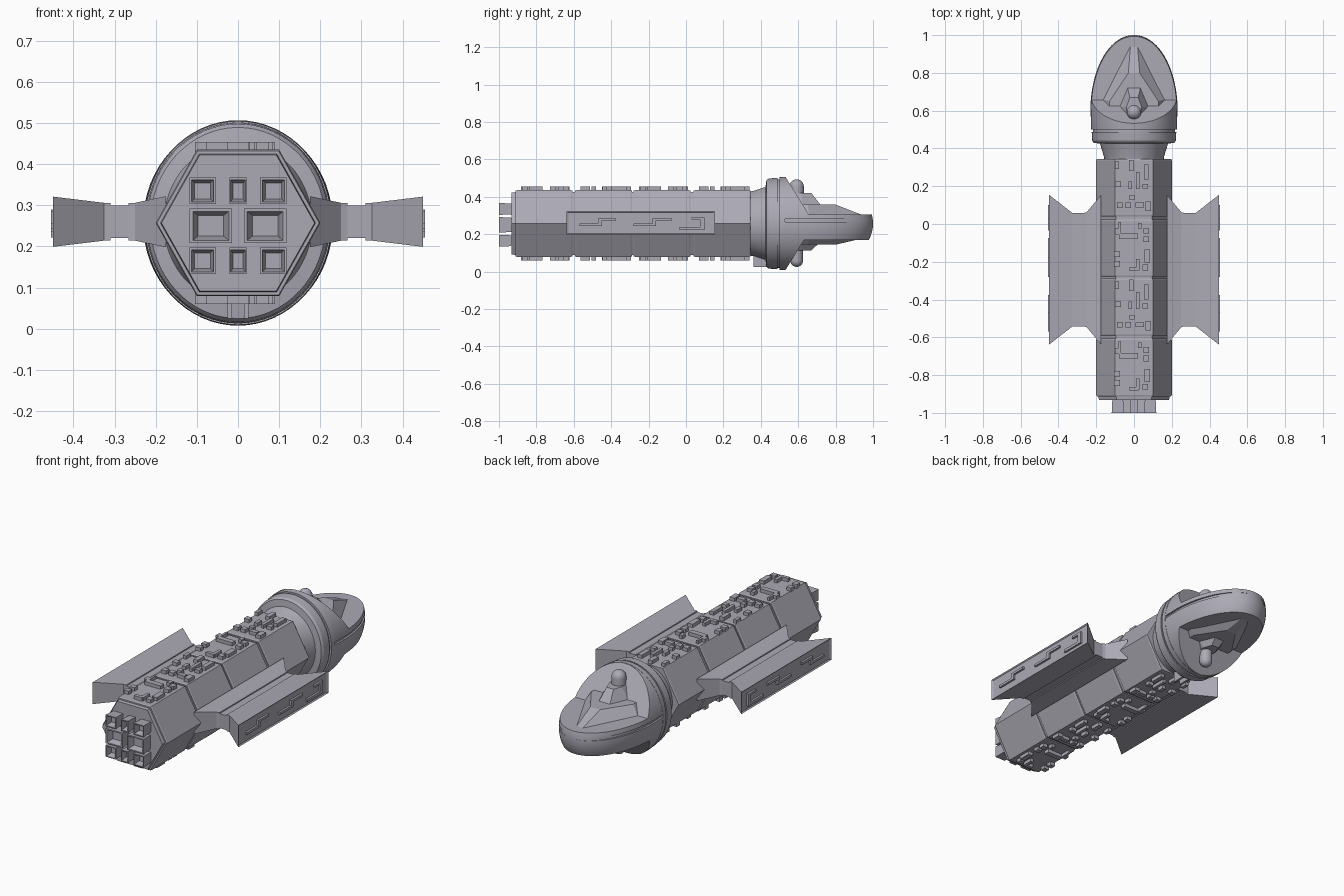
import bpy, bmesh, math
from mathutils import Vector

if "Cube" in bpy.data.objects:
    bpy.data.objects.remove(bpy.data.objects["Cube"])

grey = bpy.data.materials.new("hull_grey")
grey.use_nodes = True
colour = (0.41, 0.40, 0.46, 1)
grey.diffuse_color = colour
grey.node_tree.nodes["Principled BSDF"].inputs["Base Color"].default_value = colour

MID = 0.257  # height of the ship's axis


def finish(name, bm, smooth=False):
    bmesh.ops.recalc_face_normals(bm, faces=bm.faces)
    mesh = bpy.data.meshes.new(name)
    bm.to_mesh(mesh)
    bm.free()
    mesh.materials.append(grey)
    obj = bpy.data.objects.new(name, mesh)
    bpy.context.collection.objects.link(obj)
    if smooth:
        bpy.ops.object.select_all(action='DESELECT')
        obj.select_set(True)
        bpy.context.view_layer.objects.active = obj
        bpy.ops.object.shade_smooth_by_angle(angle=math.radians(25))
    return obj


def loft(bm, rings, caps=True):
    """Skin a list of equal point rings."""
    loops = [[bm.verts.new(p) for p in ring] for ring in rings]
    n = len(loops[0])
    for a, b in zip(loops, loops[1:]):
        for i in range(n):
            j = (i + 1) % n
            bm.faces.new((a[i], a[j], b[j], b[i]))
    if caps:
        bm.faces.new(loops[0])
        bm.faces.new(loops[-1])
    return loops


def box(bm, x0, x1, y0, y1, z0, z1):
    loft(bm, [[(x0, y0, z), (x1, y0, z), (x1, y1, z), (x0, y1, z)] for z in (z0, z1)])


def oval(y, r, n=64):
    return [(r * math.cos(2 * math.pi * i / n), y,
             MID + 1.09 * r * math.sin(2 * math.pi * i / n)) for i in range(n)]


def hexagon(y, s=1.0):
    pts = [(.2, 0), (.1, .178), (-.1, .178), (-.2, 0), (-.1, -.178), (.1, -.178)]
    return [(x * s, y, MID + z * s) for x, z in pts]


def flip(p):
    return (p[0], p[1], 2 * MID - p[2])


# Hexagonal hull segments around a slimmer core
bm = bmesh.new()
loft(bm, [hexagon(-.9, .95), hexagon(.34, .95)])
finish("hull_core", bm)
starts = (-.912, -.594, -.28, .04)
for k, y in enumerate(starts):
    bm = bmesh.new()
    loft(bm, [hexagon(y, .985), hexagon(y + .008), hexagon(y + .297), hexagon(y + .305, .985)])
    finish(f"hull_segment_{k + 1}", bm)
bm = bmesh.new()
loft(bm, [hexagon(-.932, .93), hexagon(-.9, .95)])
finish("stern_plate", bm)

# Surface plates on the top and bottom: x, offset along segment, width, length
odd = [(-.085, .24, .03, .03), (-.03, .215, .1, .03), (-.075, .265, .012, .05),
       (.065, .245, .03, .03), (.065, .2, .03, .03), (.03, .27, .02, .03),
       (-.09, .12, .03, .03), (-.09, .07, .03, .03), (.07, .11, .03, .07),
       (.06, .05, .03, .03), (0, .04, .05, .02), (.02, .065, .018, .06)]
even = [(-.015, .27, .025, .06), (.065, .235, .025, .08), (-.085, .17, .03, .03),
        (-.02, .165, .02, .04), (.02, .19, .018, .09), (.06, .16, .03, .025),
        (-.075, .06, .03, .03), (-.03, .06, .03, .03), (.03, .06, .045, .025),
        (.075, .055, .03, .05), (-.01, .1, .025, .025), (-.09, .27, .02, .04)]
for side in ("top", "bottom"):
    bm = bmesh.new()
    for k, y in enumerate(starts):
        for x, off, w, l in (even if k % 2 else odd):
            box(bm, x - w / 2, x + w / 2, y + off - l / 2, y + off + l / 2, .43, .454)
    if side == "bottom":
        for v in bm.verts:
            v.co = flip(v.co)
    finish(f"{side}_plates", bm)

# Engine nozzles: flared square tubes with sunken floors
nozzles = [(0, z, .021, .032) for z in (.335, .165)]
nozzles += [(s * .086, z, .032, .032) for s in (-1, 1) for z in (.335, .165)]
nozzles += [(s * .066, .25, .052, .042) for s in (-1, 1)]
bm = bmesh.new()
for x, z, hx, hz in nozzles:
    rings = []
    for y, s in ((-.92, .88), (-1, 1), (-1, .84), (-.965, .6)):
        rings.append([(x + a * hx * s, y, z + b * hz * s)
                      for a, b in ((-1, -1), (1, -1), (1, 1), (-1, 1))])
    loft(bm, rings)
finish("engine_nozzles", bm)

# Side panels: spool-shaped wings with stepped necks
wing = [(.175, .395, .062), (.25, .305, .046), (.266, .3, .046), (.266, .3, .04), (.31, .3, .04),
        (.31, .3, .046), (.326, .3, .046), (.45, .397, .061), (.444, .385, .055)]
marks = [(-.57, -.45, .243, .256), (-.47, -.45, .243, .285), (-.47, -.375, .272, .285),
         (-.28, -.16, .243, .256), (-.18, -.16, .243, .285), (-.18, -.075, .272, .285),
         (-.035, .1, .222, .238), (.075, .1, .222, .29), (.03, .1, .278, .29)]
for side, s in (("left", 1), ("right", -1)):
    bm = bmesh.new()
    loft(bm, [[(s * x, -.242 + a * hy, .26 + b * hz)
               for a, b in ((-1, -1), (1, -1), (1, 1), (-1, 1))] for x, hy, hz in wing])
    finish(f"{side}_wing", bm)
    bm = bmesh.new()
    for y0, y1, z0, z1 in marks:
        box(bm, *sorted((s * .44, s * .455)), y0, y1, z0, z1)
    finish(f"{side}_wing_plates", bm)

# Neck and stepped collar
bm = bmesh.new()
collar = [(.33, .155), (.36, .16), (.425, .18), (.43, .213), (.442, .221), (.488, .224),
          (.488, .217), (.5, .217), (.5, .227), (.53, .229)]
loft(bm, [oval(y, r) for y, r in collar])
finish("neck_collar", bm, True)

bm = bmesh.new()
for s in (-1, 1):
    box(bm, s * .02 - .006, s * .02 + .006, .36, .435, .025, .1)
finish("neck_struts", bm)


# Egg-shaped head, sliced into hood and jaw pieces by planes
def nose(name, planes, scale=1.0):
    bm = bmesh.new()
    rings = [oval(.5, .227 * scale)]
    for i in range(1, 25):
        a = math.pi / 2 * i / 24.3
        rings.append(oval(.6 + .4 * math.sin(a), .231 * scale * math.cos(a) ** .97))
    loft(bm, rings)
    for point, normal in planes:
        geom = bm.verts[:] + bm.edges[:] + bm.faces[:]
        cut = bmesh.ops.bisect_plane(bm, geom=geom, plane_co=point, plane_no=normal,
                                     clear_outer=True)["geom_cut"]
        bmesh.ops.holes_fill(bm, edges=[e for e in cut if isinstance(e, bmesh.types.BMEdge)])
    return finish(name, bm, True)


up, down = Vector((0, 0, 1)), Vector((0, 0, -1))
slope_top = ((0, .53, .51), Vector((0, .21, .13)))
slope_low = ((0, .53, .005), Vector((0, .21, -.13)))
groove_top, groove_low = (0, 0, .28), (0, 0, .264)
nose("upper_hood", [slope_top, (groove_top, down)])
nose("lower_hood", [slope_low, (groove_low, up)])
nose("upper_jaw", [((0, 0, .305), up), (groove_top, down)])
nose("lower_jaw", [((0, 0, .17), down), (groove_low, up)])
nose("jaw_core", [((0, 0, .29), up), ((0, 0, .25), down)], .955)


# Raised decks and sensor domes, above and below
def wedge(bm, base, top, z0, z1, mirror):
    rings = [[(x, y, z) for x, y in pts] for pts, z in ((base, z0), (top, z1))]
    loft(bm, [[flip(p) for p in r] for r in rings] if mirror else rings)


deck_base = [(-.165, .62), (.165, .62), (.165, .66), (.018, .95), (-.018, .95), (-.165, .66)]
deck_top = [(-.13, .6), (.13, .6), (.13, .65), (.03, .8), (-.03, .8), (-.13, .65)]
step_base = [(-.08, .55), (.08, .55), (.08, .62), (.035, .725), (-.035, .725), (-.08, .62)]
step_top = [(-.04, .55), (.04, .55), (.04, .62), (.022, .67), (-.022, .67), (-.04, .62)]
for side, mirror in (("upper", False), ("lower", True)):
    bm = bmesh.new()
    wedge(bm, deck_base, deck_top, .3 if not mirror else .335, .358 if not mirror else .37, mirror)
    wedge(bm, step_base, step_top, .35, .42 if not mirror else .4, mirror)
    finish(f"{side}_deck", bm)
    bm = bmesh.new()
    r = .038 if not mirror else .034
    rings = [[(r * c * math.cos(math.pi * i / 12), .592 + r * c * math.sin(math.pi * i / 12), z)
              for i in range(24)]
             for z, c in [(.37, 1), (.455, 1)] +
             [(.455 + r * math.sin(t * .25), math.cos(t * .25)) for t in range(1, 7)]]
    loft(bm, [[flip(p) for p in ring] for ring in rings] if mirror else rings)
    finish(f"{side}_sensor_dome", bm, True)
